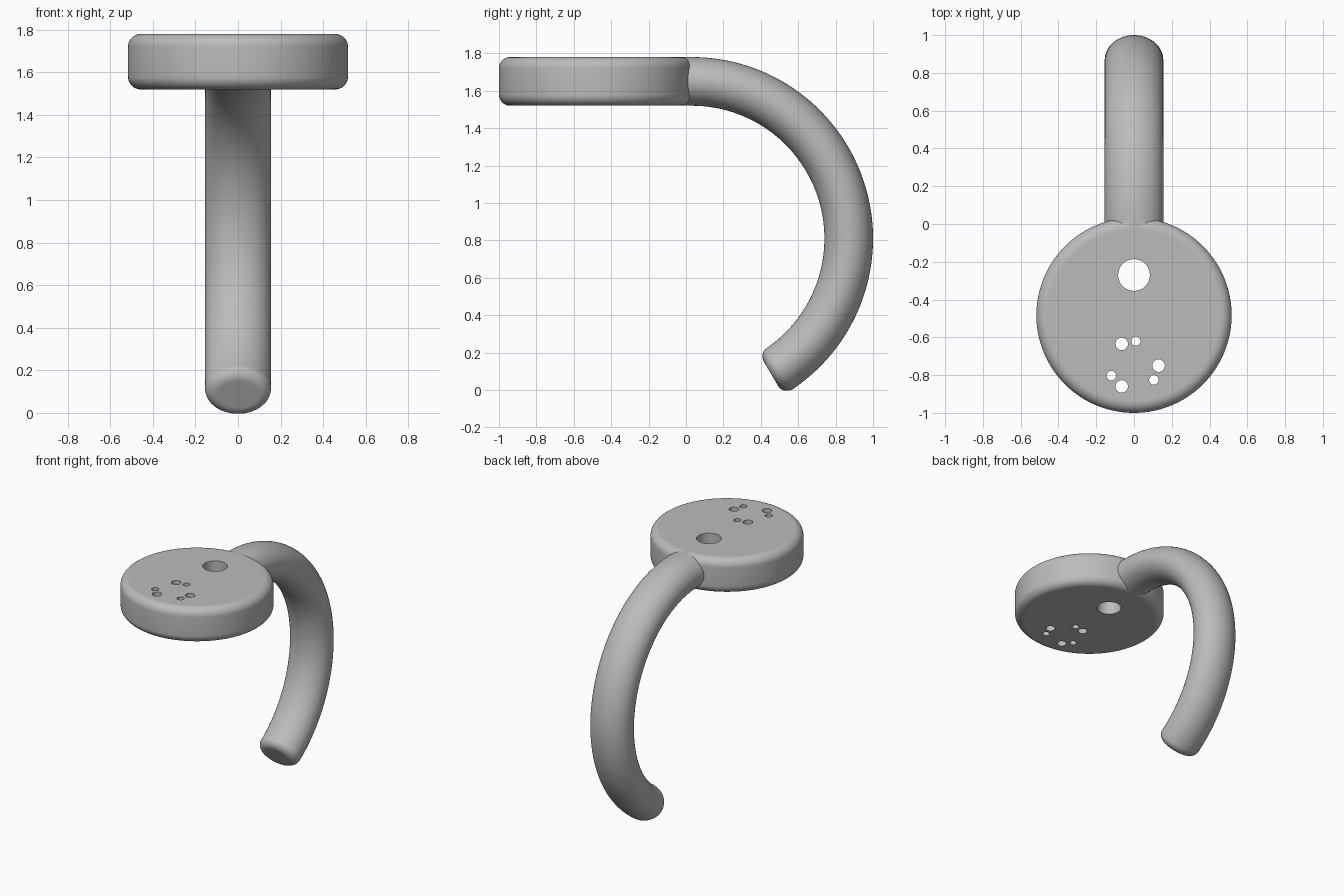
import bpy, bmesh
from math import sin, cos, pi, radians

cube = bpy.data.objects.get("Cube")
if cube:
    bpy.data.objects.remove(cube, do_unlink=True)

grey = bpy.data.materials.new("plain grey")
grey.use_nodes = True
color = (0.5, 0.5, 0.5, 1)
grey.diffuse_color = color
grey.node_tree.nodes["Principled BSDF"].inputs["Base Color"].default_value = color


def loft(name, rings):
    """Skin closed rings of equal length and cap both ends."""
    bm = bmesh.new()
    loops = [[bm.verts.new(p) for p in ring] for ring in rings]
    for a, b in zip(loops, loops[1:]):
        for i in range(len(a)):
            j = (i + 1) % len(a)
            bm.faces.new((a[i], a[j], b[j], b[i]))
    bm.faces.new(loops[0])
    bm.faces.new(loops[-1])
    bmesh.ops.recalc_face_normals(bm, faces=bm.faces)
    mesh = bpy.data.meshes.new(name)
    bm.to_mesh(mesh)
    bm.free()
    mesh.materials.append(grey)
    obj = bpy.data.objects.new(name, mesh)
    bpy.context.collection.objects.link(obj)
    return obj


def circle(r, y, z, x=0, n=128):
    return [(x + r * cos(2 * pi * i / n), y + r * sin(2 * pi * i / n), z) for i in range(n)]


def combine(target, tool, operation):
    bpy.context.view_layer.objects.active = target
    mod = target.modifiers.new(operation.lower(), "BOOLEAN")
    mod.operation, mod.object, mod.solver = operation, tool, "EXACT"
    bpy.ops.object.modifier_apply(modifier=mod.name)
    bpy.data.objects.remove(tool, do_unlink=True)


# Round disc with filleted rims
BOTTOM, TOP, RADIUS, FILLET, DISC_Y = 1.52, 1.78, 0.517, 0.06, -0.483
steps = [radians(a) for a in range(0, 91, 10)]
half = [(RADIUS - FILLET + FILLET * sin(a), FILLET * (1 - cos(a))) for a in steps]
half.insert(0, (RADIUS - FILLET - 0.01, 0))
profile = [(r, BOTTOM + h) for r, h in half] + [(r, TOP - h) for r, h in reversed(half)]
body = loft("hook_with_disc", [circle(r, DISC_Y, z) for r, z in profile])

# Curved arm with an oval section and a rounded tip
ARC_Y, ARC_Z, ARC_R, TIP = 0.03, 0.81, 0.84, 0.055
WIDE, THICK = 0.155, 0.13


def section(angle, inset=0, shift=0, n=64):
    ring = []
    for i in range(n):
        t = 2 * pi * i / n
        r = ARC_R + (THICK - inset) * sin(t)
        ring.append(((WIDE - inset) * cos(t), ARC_Y + shift + r * cos(angle), ARC_Z + r * sin(angle)))
    return ring


end = radians(-59.6)
start_tip = end + TIP / ARC_R
rings = [section(pi / 2, shift=-0.13)]
rings += [section(pi / 2 + (start_tip - pi / 2) * i / 64) for i in range(65)]
rings += [section(start_tip - TIP * sin(a) / ARC_R, TIP * (1 - cos(a))) for a in steps[1:]]
rings.append(section(end, TIP + 0.008))
combine(body, loft("arm", rings), "UNION")

# Through holes: one large, six small
holes = [(0, -0.27, 0.084), (-0.065, -0.635, 0.033), (0.01, -0.62, 0.024),
         (0.13, -0.75, 0.033), (0.105, -0.825, 0.025),
         (-0.065, -0.86, 0.033), (-0.12, -0.803, 0.025)]
for x, y, r in holes:
    cutter = loft("hole_cutter", [circle(r, y, z, x, 40) for z in (BOTTOM - 0.1, TOP + 0.1)])
    cutter.hide_render = True
    combine(body, cutter, "DIFFERENCE")

bpy.ops.object.select_all(action="DESELECT")
body.select_set(True)
bpy.context.view_layer.objects.active = body
bpy.ops.object.shade_smooth_by_angle(angle=radians(30))
